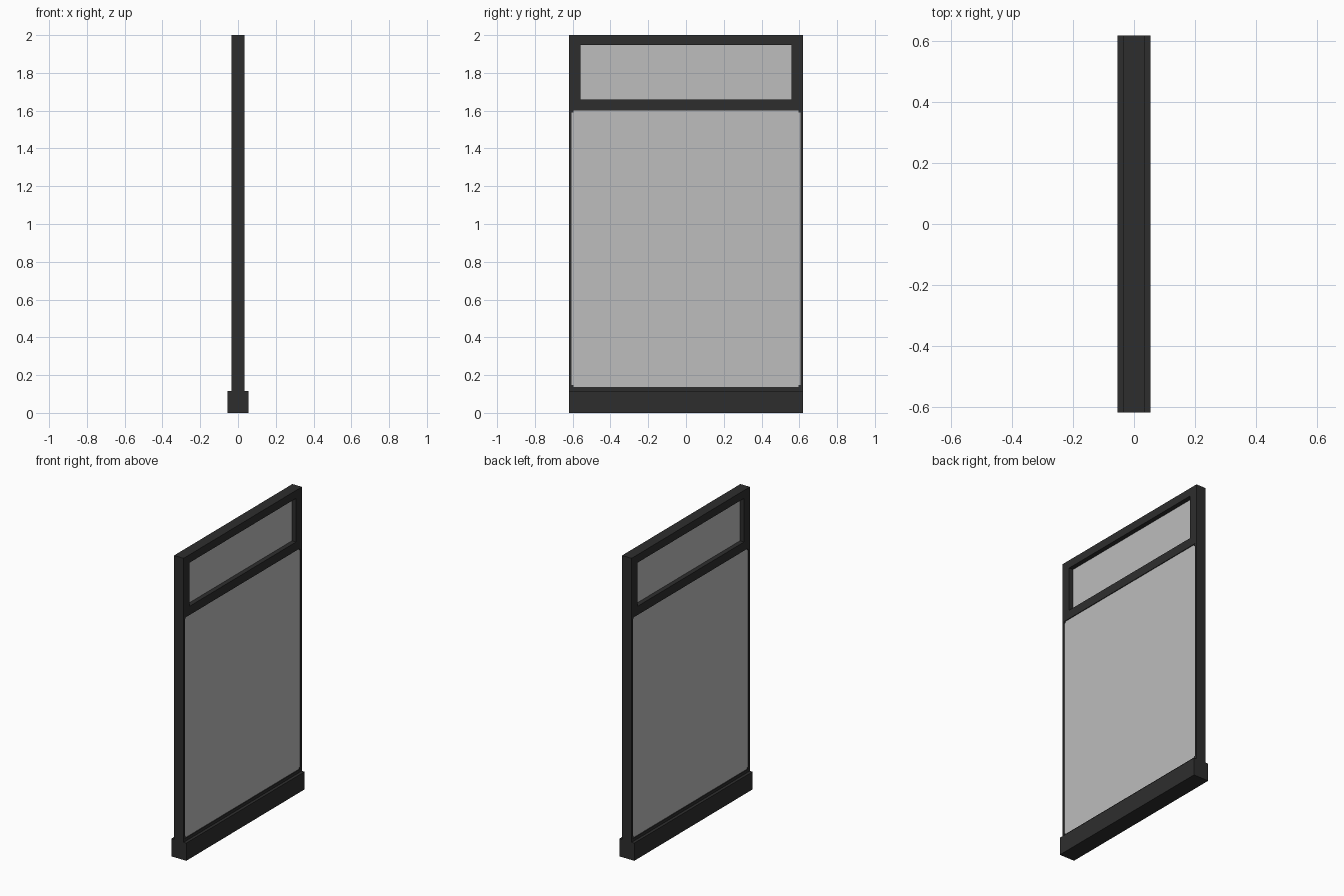
import bpy

if "Cube" in bpy.data.objects:
    bpy.data.objects.remove(bpy.data.objects["Cube"])


def material(name, rgb):
    m = bpy.data.materials.new(name)
    m.diffuse_color = (*rgb, 1.0)
    m.use_nodes = True
    m.node_tree.nodes["Principled BSDF"].inputs["Base Color"].default_value = m.diffuse_color
    return m


DARK = material("charcoal frame", (0.027, 0.027, 0.027))
PANE = material("light grey panel", (0.51, 0.51, 0.51))


def box(name, x, y, z, mat):
    """Box from (min, max) ranges on each axis."""
    x0, x1 = x
    y0, y1 = y
    z0, z1 = z
    verts = [(a, b, c) for a in (x0, x1) for b in (y0, y1) for c in (z0, z1)]
    faces = [(0, 1, 3, 2), (4, 6, 7, 5), (0, 4, 5, 1),
             (2, 3, 7, 6), (0, 2, 6, 4), (1, 5, 7, 3)]
    me = bpy.data.meshes.new(name)
    me.from_pydata(verts, [], faces)
    me.materials.append(mat)
    ob = bpy.data.objects.new(name, me)
    bpy.context.collection.objects.link(ob)
    return ob


W = 0.62       # half width
D = 0.035      # half depth of the frame
FRAME = (-D, D)

# Plinth
box("base_plinth", (-0.055, 0.055), (-W, W), (0, 0.117), DARK)

# Lower frame: thin rails and posts
box("lower_bottom_rail", FRAME, (-W, W), (0.117, 0.137), DARK)
box("lower_top_rail", FRAME, (-W, W), (1.60, 1.614), DARK)
for s, side in ((-1, "left"), (1, "right")):
    ys = sorted((s * 0.605, s * W))
    box(f"lower_post_{side}", FRAME, ys, (0.137, 1.60), DARK)
    # Small corner blocks overlapping the panel
    yc = sorted((s * 0.596, s * 0.605))
    box(f"bottom_corner_{side}", (-0.033, 0.033), yc, (0.137, 0.147), DARK)
    box(f"top_corner_{side}", (-0.033, 0.033), yc, (1.59, 1.60), DARK)
    # Wide posts of the upper frame
    yu = sorted((s * 0.558, s * W))
    box(f"upper_post_{side}", FRAME, yu, (1.658, 1.947), DARK)

# Upper frame rails
box("upper_bottom_rail", FRAME, (-W, W), (1.614, 1.658), DARK)
box("upper_top_rail", FRAME, (-W, W), (1.947, 2.0), DARK)

# Panels: large one nearly flush, small one recessed
box("lower_panel", (-0.03, 0.03), (-0.605, 0.605), (0.137, 1.60), PANE)
box("upper_panel", (-0.005, 0.005), (-0.558, 0.558), (1.658, 1.947), PANE)
